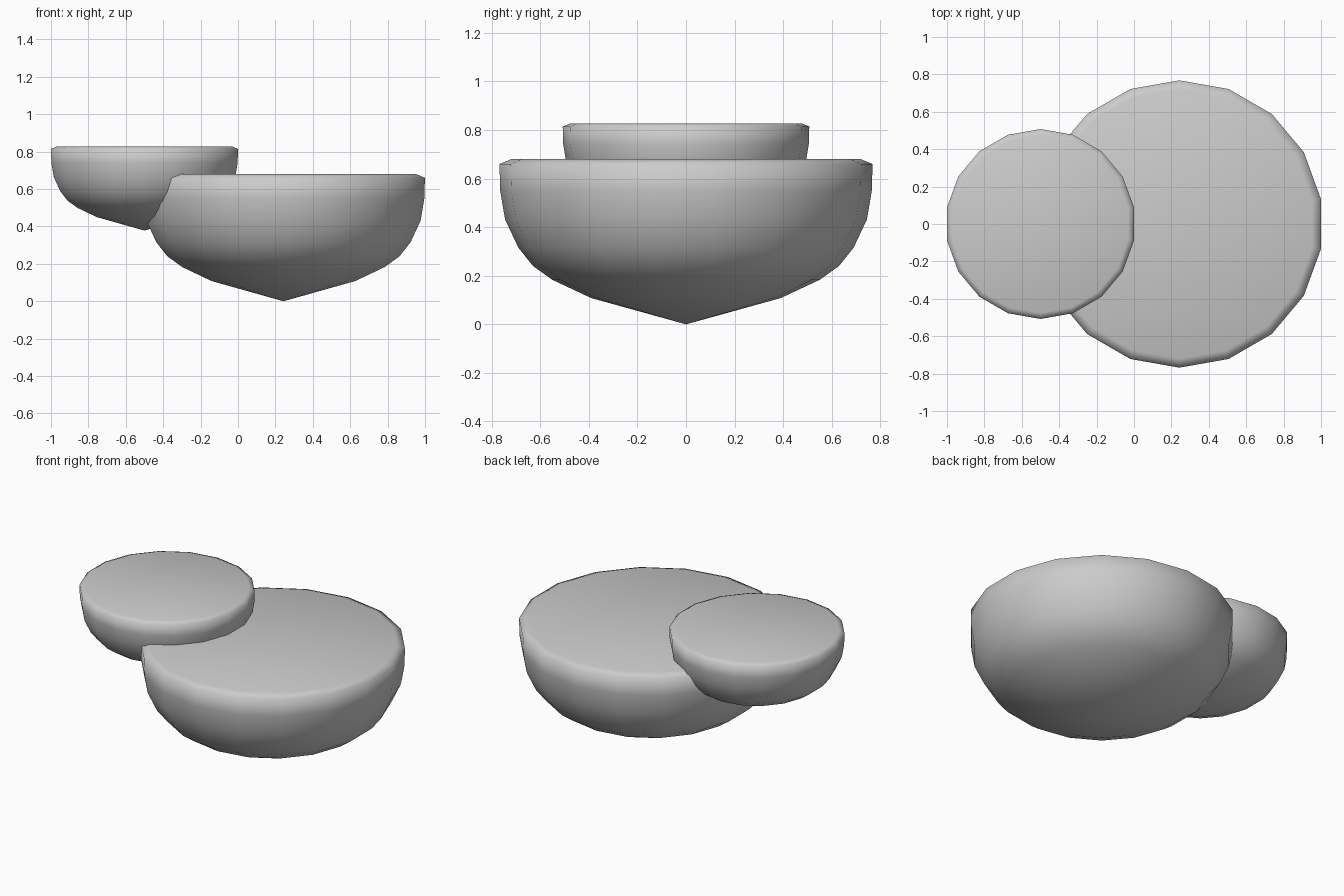
import bpy, bmesh
from math import cos, sin, radians

if "Cube" in bpy.data.objects:
    bpy.data.objects.remove(bpy.data.objects["Cube"])

SIDES = 18
# Half-section of the large cap (radius, height), tip to flat top
PROFILE = [(0.39, 0.108), (0.55, 0.183), (0.63, 0.24), (0.69, 0.315),
           (0.745, 0.432), (0.765, 0.55), (0.768, 0.66), (0.72, 0.68)]


def bowl(name, x, z, scale):
    """Lathe the profile into a closed, flat-topped bowl."""
    bm = bmesh.new()
    tip = bm.verts.new((x, 0, z))
    rings = []
    for r, h in PROFILE:
        rings.append([bm.verts.new((x + r * scale * cos(radians(90 + i * 360 / SIDES)),
                                    r * scale * sin(radians(90 + i * 360 / SIDES)),
                                    z + h * scale)) for i in range(SIDES)])
    for i in range(SIDES):
        j = (i + 1) % SIDES
        bm.faces.new((tip, rings[0][j], rings[0][i]))
        for a, b in zip(rings, rings[1:]):
            bm.faces.new((a[i], a[j], b[j], b[i]))
    bm.faces.new(rings[-1])
    bmesh.ops.recalc_face_normals(bm, faces=bm.faces)
    mesh = bpy.data.meshes.new(name)
    bm.to_mesh(mesh)
    bm.free()
    obj = bpy.data.objects.new(name, mesh)
    bpy.context.collection.objects.link(obj)
    bpy.ops.object.select_all(action='DESELECT')
    obj.select_set(True)
    bpy.context.view_layer.objects.active = obj
    bpy.ops.object.shade_smooth_by_angle(angle=radians(75))
    return obj


# Two overlapping bowls
bowl("large_bowl", 0.243, 0.0, 1.0)
bowl("small_bowl", -0.5, 0.378, 0.661)
